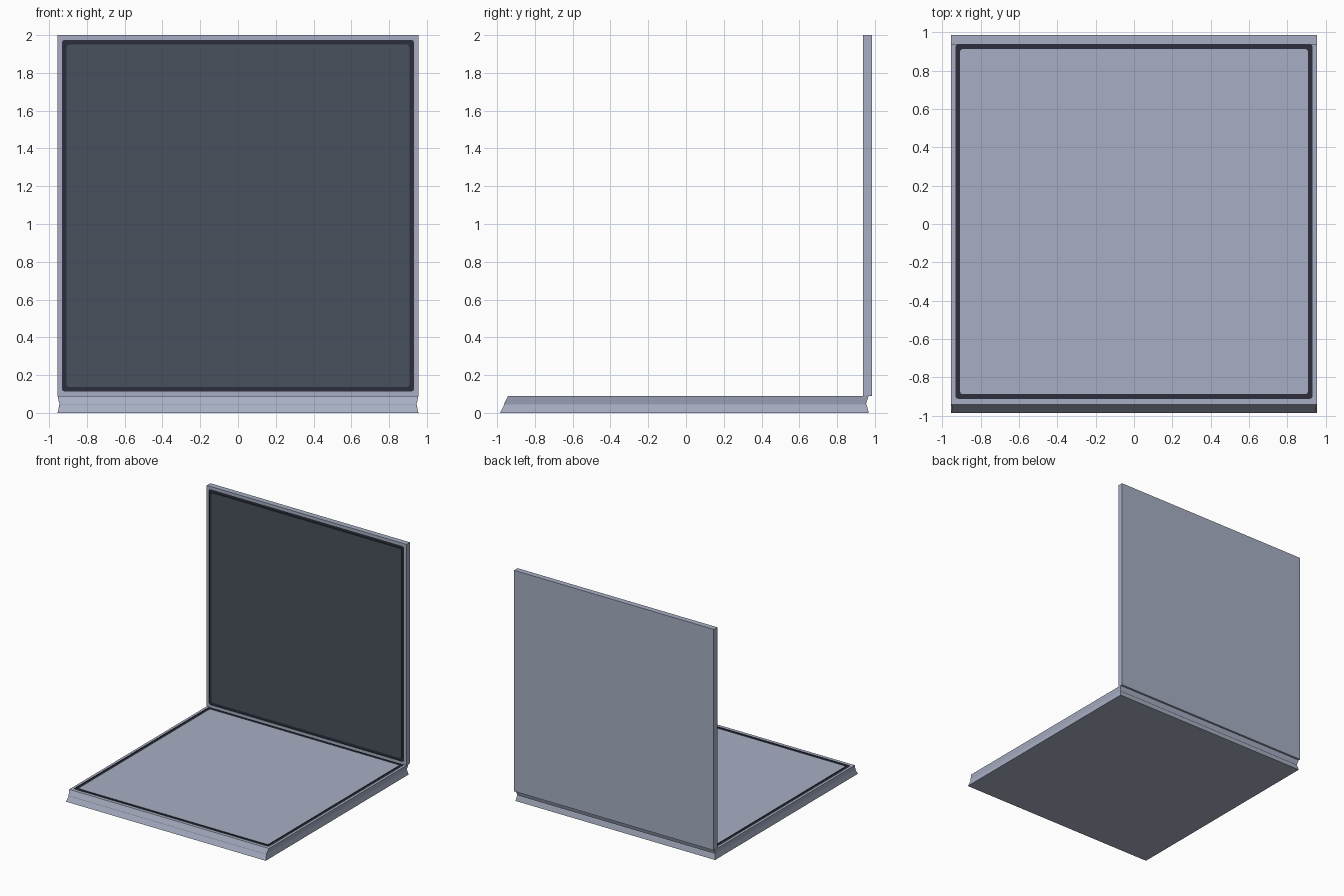
import bpy, bmesh, math

if "Cube" in bpy.data.objects:
    bpy.data.objects.remove(bpy.data.objects["Cube"])


def material(name, rgb):
    m = bpy.data.materials.new(name)
    m.diffuse_color = (*rgb, 1)
    m.use_nodes = True
    m.node_tree.nodes["Principled BSDF"].inputs["Base Color"].default_value = m.diffuse_color
    return m


shell = material("blue grey shell", (0.39, 0.43, 0.55))
seal = material("dark seal", (0.027, 0.027, 0.045))
glass = material("slate panel", (0.065, 0.083, 0.106))
STEPS = 3


def outline(hx, v0, v1, r):
    # rounded rectangle, counter-clockwise
    pts = []
    corners = [(hx - r, v1 - r), (-hx + r, v1 - r), (-hx + r, v0 + r), (hx - r, v0 + r)]
    for i, (cx, cy) in enumerate(corners):
        for s in range(STEPS):
            a = math.pi / 2 * (i + s / (STEPS - 1))
            pts.append((cx + r * math.cos(a), cy + r * math.sin(a)))
    return pts


def loft(name, rings, mats, upright=False):
    # each ring: half width, low edge, high edge, height, corner radius, material of band above it
    bm = bmesh.new()
    loops = []
    for hx, v0, v1, w, r, _ in rings:
        loops.append([bm.verts.new((u, -w, v) if upright else (u, v, w))
                      for u, v in outline(hx, v0, v1, r)])
    n = len(loops[0])
    bm.faces.new(loops[0][::-1])
    for k in range(len(loops) - 1):
        a, b = loops[k], loops[k + 1]
        for i in range(n):
            j = (i + 1) % n
            bm.faces.new((a[i], a[j], b[j], b[i])).material_index = rings[k][5]
    bm.faces.new(loops[-1]).material_index = rings[-1][5]
    me = bpy.data.meshes.new(name)
    bm.to_mesh(me)
    bm.free()
    for m in mats:
        me.materials.append(m)
    ob = bpy.data.objects.new(name, me)
    bpy.context.collection.objects.link(ob)
    return ob


E = 0.001   # nearly sharp corner
R = 0.014   # rounded seal corner
D = 0.006   # seal channel depth

# base tray: flared foot, waist, flared top, seal channel and flush centre
loft("base", [
    (0.955, -0.985, 0.967, 0.0, E, 0),
    (0.946, -0.963, 0.957, 0.042, E, 0),
    (0.946, -0.963, 0.953, 0.047, E, 0),
    (0.955, -0.942, 0.967, 0.09, E, 0),
    (0.932, -0.912, 0.937, 0.09, R, 1),
    (0.932, -0.912, 0.937, 0.09 - D, R, 1),
    (0.908, -0.888, 0.913, 0.09 - D, R, 1),
    (0.908, -0.888, 0.913, 0.09, R, 0),
], [shell, seal])

# upright lid: frame, seal channel and slate panel facing the front
Y = 0.937
loft("lid", [
    (0.955, 0.09, 2.0, -0.985, E, 0),
    (0.955, 0.09, 2.0, -Y, E, 0),
    (0.932, 0.113, 1.975, -Y, R, 1),
    (0.932, 0.113, 1.975, -Y - D, R, 1),
    (0.908, 0.137, 1.949, -Y - D, R, 1),
    (0.908, 0.137, 1.949, -Y, R, 2),
], [shell, seal, glass], upright=True)
